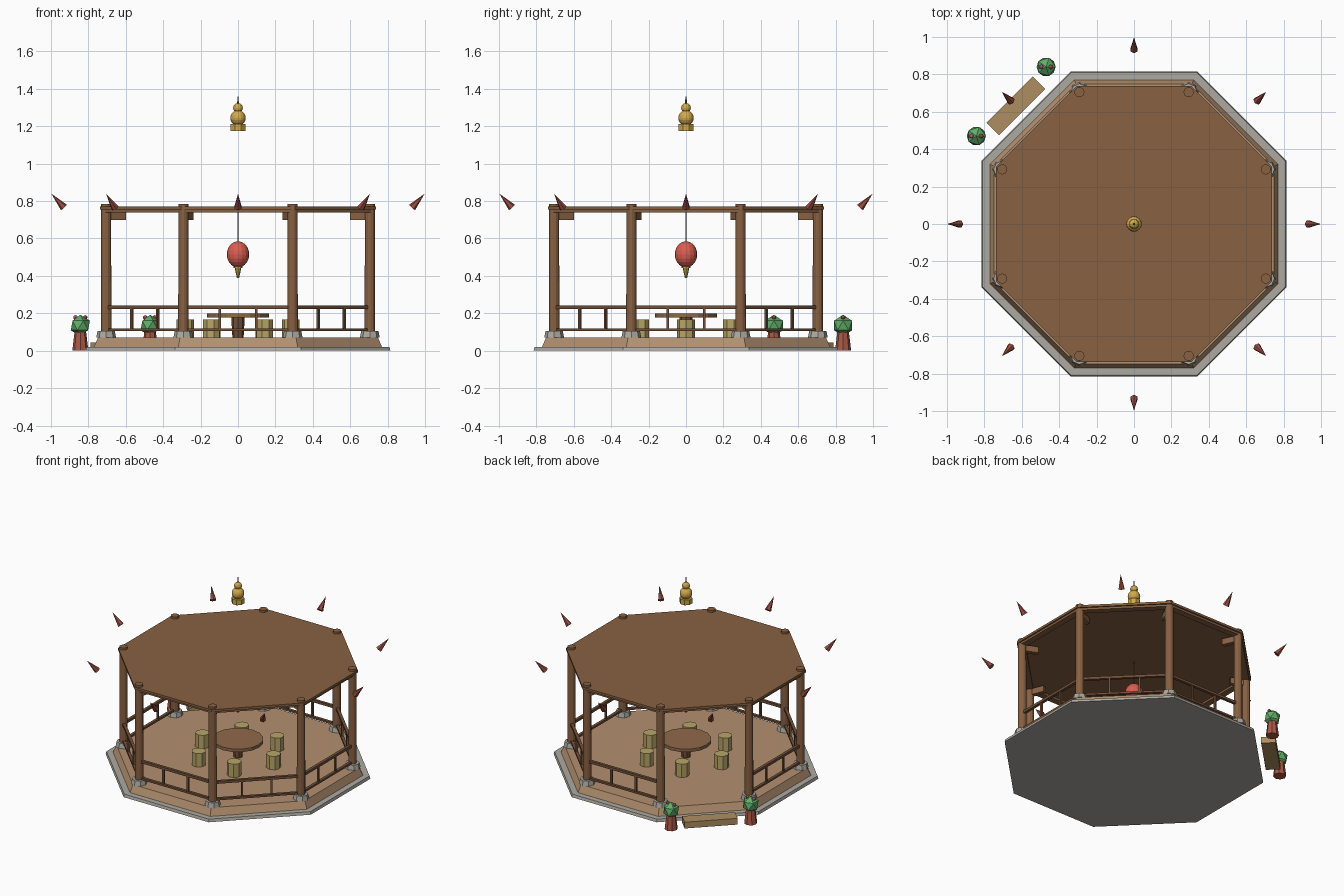
import bpy, math
from math import pi, cos, sin
from mathutils import Vector

if "Cube" in bpy.data.objects:
    bpy.data.objects.remove(bpy.data.objects["Cube"])

C8 = cos(pi / 8)


def mat(name, r, g, b):
    m = bpy.data.materials.new(name)
    m.diffuse_color = (r, g, b, 1)
    m.use_nodes = True
    m.node_tree.nodes["Principled BSDF"].inputs["Base Color"].default_value = m.diffuse_color
    return m


WOOD = mat("wood", 0.25, 0.12, 0.055)
RAIL = mat("dark_wood", 0.17, 0.08, 0.04)
TABLE = mat("table_wood", 0.28, 0.14, 0.07)
FLOOR = mat("floor_wood", 0.45, 0.28, 0.16)
STEP = mat("step_wood", 0.42, 0.27, 0.12)
STONE = mat("stone", 0.42, 0.40, 0.36)
STOOL = mat("stool_straw", 0.48, 0.38, 0.14)
GOLD = mat("gold", 0.65, 0.40, 0.07)
RED = mat("lantern_red", 0.70, 0.11, 0.08)
TIP = mat("tip_red", 0.32, 0.07, 0.05)
CLAY = mat("clay", 0.40, 0.10, 0.06)
LEAF = mat("leaf", 0.12, 0.42, 0.14)
PINK = mat("flower_pink", 0.5, 0.15, 0.2)


def finish(name, m):
    o = bpy.context.object
    o.name = name
    o.data.materials.append(m)
    return o


def cone(name, m, x, y, z0, z1, r0, r1, n, rot=0.0):
    bpy.ops.mesh.primitive_cone_add(vertices=n, radius1=r0, radius2=r1, depth=z1 - z0,
                                    location=(x, y, (z0 + z1) / 2), rotation=(0, 0, rot))
    return finish(name, m)


def octagon(name, m, z0, z1, a0, a1):
    # a0 and a1 are centre-to-flat distances
    return cone(name, m, 0, 0, z0, z1, a0 / C8, a1 / C8, 8, pi / 8)


def ball(name, m, x, y, z, r, rz, seg=16, rings=10):
    bpy.ops.mesh.primitive_uv_sphere_add(segments=seg, ring_count=rings, radius=1, location=(x, y, z))
    o = finish(name, m)
    o.scale = (r, r, rz)
    return o


def box(name, m, loc, size, rot=0.0):
    bpy.ops.mesh.primitive_cube_add(size=1, location=loc, rotation=(0, 0, rot))
    o = finish(name, m)
    o.scale = size
    return o


# Base slab, floor platform and ceiling
octagon("stone_slab", STONE, 0.0, 0.02, 0.815, 0.81)
octagon("floor_platform", FLOOR, 0.02, 0.072, 0.77, 0.748)
octagon("ceiling", WOOD, 0.754, 0.77, 0.738, 0.738)

# Columns with stone feet and inward brackets
R = 0.763
for i in range(8):
    a = pi / 8 + i * pi / 4
    x, y = R * cos(a), R * sin(a)
    cone("column_foot", STONE, x, y, 0.07, 0.105, 0.053, 0.046, 8, a + pi / 8)
    cone("column", WOOD, x, y, 0.1, 0.785, 0.028, 0.027, 12, a)
    box("bracket", WOOD, (0.71 * cos(a), 0.71 * sin(a), 0.722), (0.11, 0.03, 0.044), a)

# Beams and railings on each side; the back-left side is the entrance
apo, side = R * C8, 2 * R * sin(pi / 8)
for i in range(8):
    a = i * pi / 4
    u, t = Vector((cos(a), sin(a), 0)), Vector((-sin(a), cos(a), 0))
    box("beam", WOOD, u * apo + Vector((0, 0, 0.752)), (0.045, side, 0.026), a)
    if i != 3:
        for z, h in ((0.233, 0.018), (0.112, 0.014)):
            box("rail", RAIL, u * apo + Vector((0, 0, z)), (0.02, side, h), a)
        for s in (-1, 1):
            box("rail_post", RAIL, u * apo + t * (s * side / 6) + Vector((0, 0, 0.17)),
                (0.013, 0.013, 0.12), a)

    # Upturned roof corner tips
    d = Vector((0.068 * cos(a), 0.068 * sin(a), 0.075))
    bpy.ops.mesh.primitive_cone_add(vertices=6, radius1=0.022, radius2=0, depth=d.length,
                                    location=u * 0.93 + Vector((0, 0, 0.765)) + d / 2,
                                    rotation=d.to_track_quat('Z', 'Y').to_euler())
    finish("roof_tip", TIP)

# Entrance step
e = 3 * pi / 4
box("entrance_step", STEP, (0.893 * cos(e), 0.893 * sin(e), 0.0225), (0.095, 0.35, 0.045), e)

# Flower pots beside the step
for x, y in ((-0.843, 0.47), (-0.47, 0.84)):
    cone("plant_pot", CLAY, x, y, 0.0, 0.1, 0.043, 0.031, 8)
    bpy.ops.mesh.primitive_ico_sphere_add(subdivisions=1, radius=0.057, location=(x, y, 0.135))
    finish("bush", LEAF)
    ball("flower_a", PINK, x - 0.026, y, 0.178, 0.012, 0.012, 8, 6)
    ball("flower_b", CLAY, x + 0.026, y, 0.178, 0.012, 0.012, 8, 6)

# Table and six stools
cone("table_leg", RAIL, 0, 0, 0.07, 0.18, 0.03, 0.036, 8)
cone("table_top", TABLE, 0, 0, 0.178, 0.2, 0.165, 0.165, 16)
for i in range(6):
    a = i * pi / 3
    cone("stool", STOOL, 0.282 * cos(a), 0.282 * sin(a), 0.07, 0.168, 0.048, 0.048, 8, a)

# Hanging lantern
cone("lantern_cord", RAIL, 0, 0, 0.575, 0.756, 0.004, 0.004, 6)
ball("lantern", RED, 0, 0, 0.515, 0.06, 0.07)
cone("lantern_collar", GOLD, 0, 0, 0.443, 0.458, 0.024, 0.024, 8)
cone("lantern_tassel", GOLD, 0, 0, 0.388, 0.445, 0.006, 0.018, 8)

# Finial
cone("finial_base", GOLD, 0, 0, 1.175, 1.212, 0.042, 0.042, 8, pi / 8)
ball("finial_lower_ball", GOLD, 0, 0, 1.245, 0.041, 0.041)
ball("finial_upper_ball", GOLD, 0, 0, 1.298, 0.026, 0.026, 12, 8)
cone("finial_spike", RAIL, 0, 0, 1.31, 1.36, 0.006, 0.003, 6)
